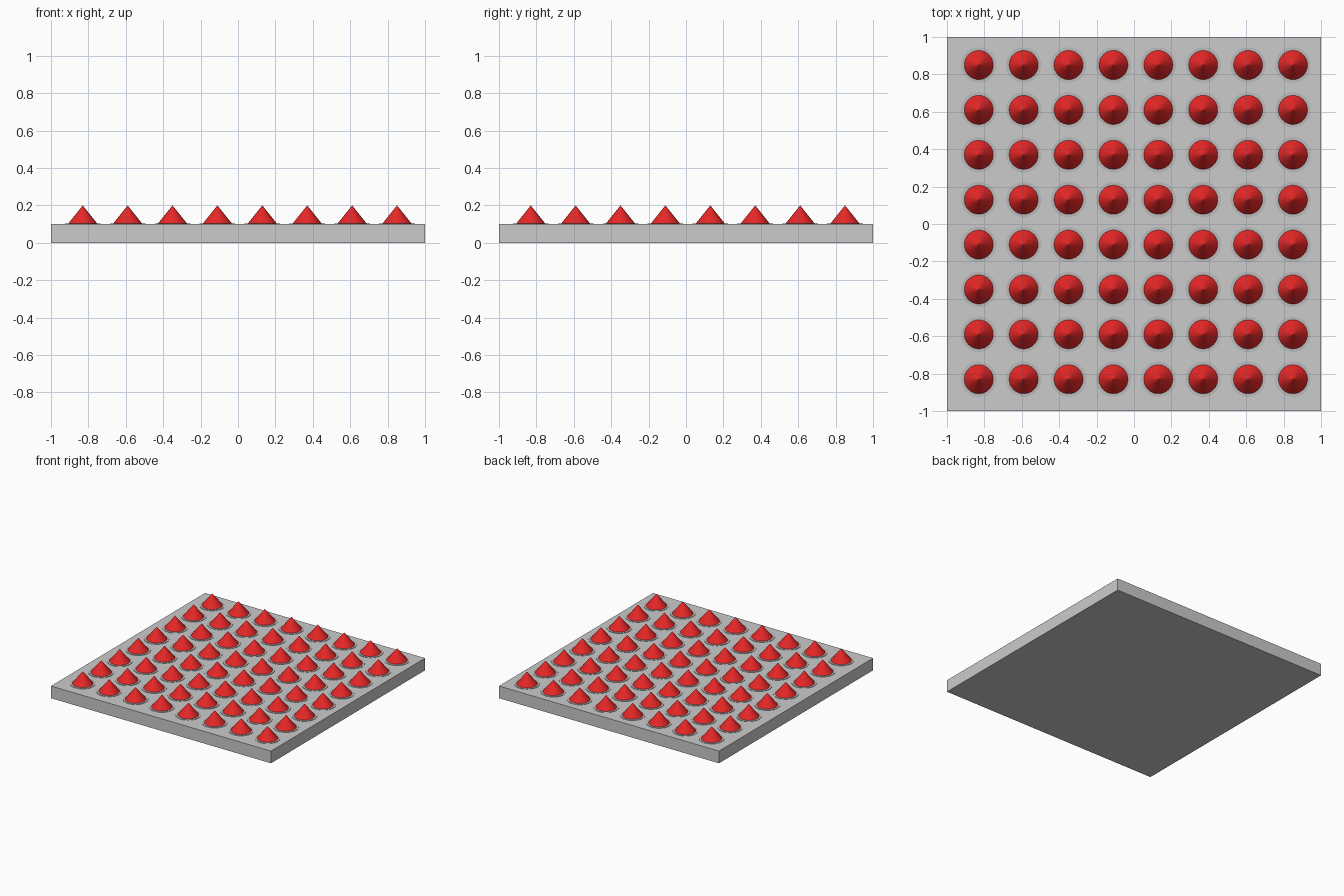
import bpy, bmesh
from mathutils import Matrix

if "Cube" in bpy.data.objects:
    bpy.data.objects.remove(bpy.data.objects["Cube"])

COUNT, START, STEP = 8, -0.83, 0.24
TOP = 0.1


def material(name, color):
    mat = bpy.data.materials.new(name)
    mat.diffuse_color = color
    mat.use_nodes = True
    mat.node_tree.nodes["Principled BSDF"].inputs["Base Color"].default_value = mat.diffuse_color
    return mat


def make_object(name, bm, mat=None):
    mesh = bpy.data.meshes.new(name)
    bm.to_mesh(mesh)
    bm.free()
    obj = bpy.data.objects.new(name, mesh)
    bpy.context.collection.objects.link(obj)
    if mat:
        mesh.materials.append(mat)
    return obj


def stud_grid(name, r_bottom, r_top, z, height, mat):
    """Grid of round studs whose bases sit at height z."""
    bm = bmesh.new()
    for i in range(COUNT):
        for j in range(COUNT):
            pos = (START + i * STEP, START + j * STEP, z + height / 2)
            bmesh.ops.create_cone(bm, cap_ends=True, segments=32,
                                  radius1=r_bottom, radius2=r_top, depth=height,
                                  matrix=Matrix.Translation(pos))
    return make_object(name, bm, mat)


# Square base plate
bm = bmesh.new()
bmesh.ops.create_cube(bm, size=1, matrix=Matrix.Translation((0, 0, TOP / 2))
                      @ Matrix.Diagonal((2, 2, TOP, 1)))
make_object("base_plate", bm)

# Thin darker washers under the spikes
stud_grid("spike_washers", 0.095, 0.095, TOP - 0.003, 0.006,
          material("dark_grey", (0.5, 0.5, 0.5, 1)))

# Red conical spikes
stud_grid("spikes", 0.08, 0.0, TOP, 0.1, material("red", (0.8, 0.02, 0.02, 1)))
